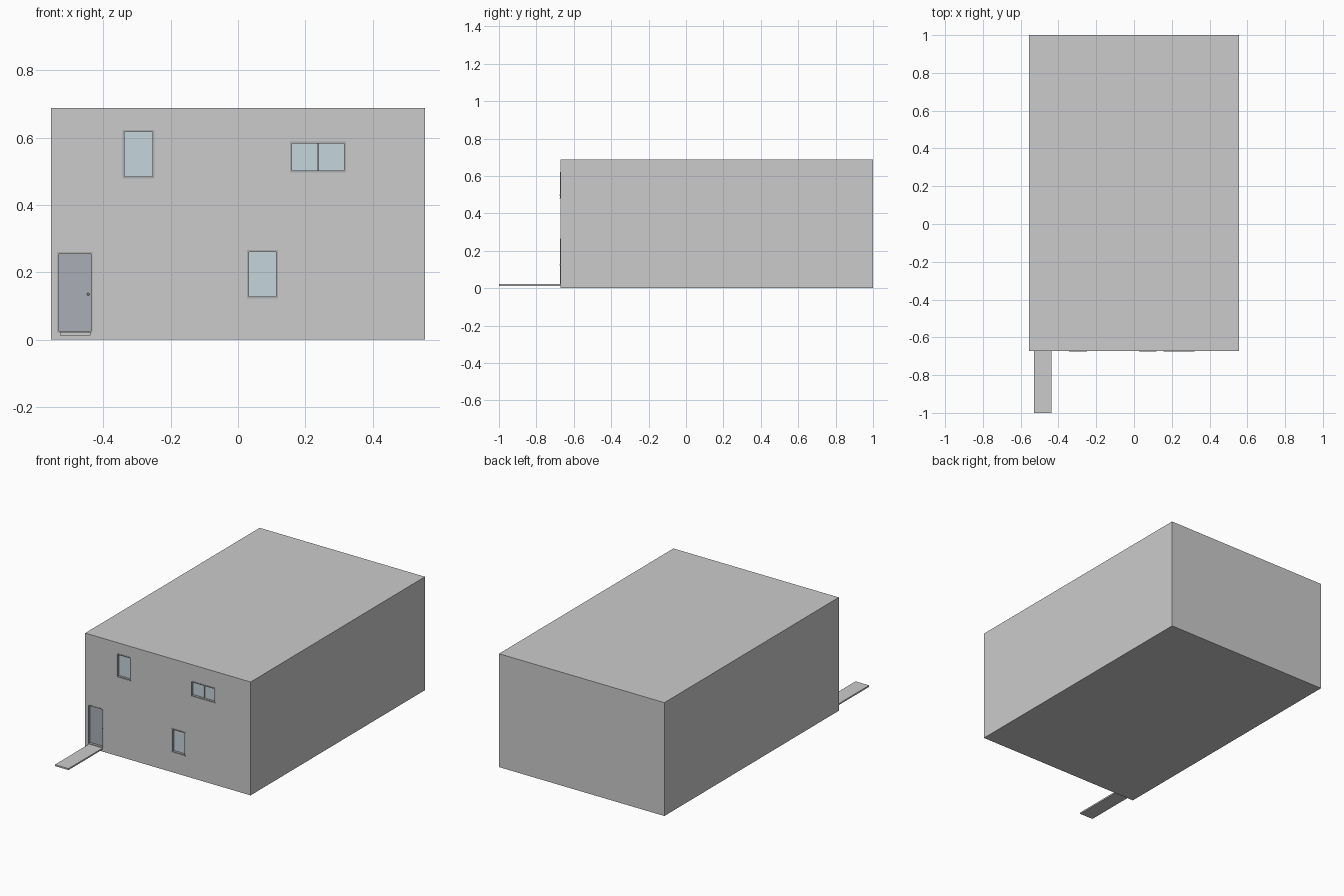
import bpy
from mathutils import Vector

if "Cube" in bpy.data.objects:
    bpy.data.objects.remove(bpy.data.objects["Cube"])

X, Y0, Y1, H = 0.555, -0.672, 1.0, 0.688   # house outline
WALL, SLAB = 0.028, 0.02                   # wall and floor thickness
MID = 0.359                                # underside of the upper floor


def material(name, r, g, b):
    m = bpy.data.materials.new(name)
    m.diffuse_color = (r, g, b, 1)
    m.use_nodes = True
    m.node_tree.nodes["Principled BSDF"].inputs["Base Color"].default_value = m.diffuse_color
    return m


GLASS = material("glass_blue", 0.56, 0.66, 0.72)
DOOR = material("door_slate", 0.40, 0.43, 0.47)
FRAME = material("frame_grey", 0.42, 0.42, 0.42)


def box(name, x0, x1, y0, y1, z0, z1, mat=None):
    bpy.ops.mesh.primitive_cube_add(size=1)
    ob = bpy.context.object
    ob.name = name
    lo, hi = Vector((x0, y0, z0)), Vector((x1, y1, z1))
    for v in ob.data.vertices:
        v.co = (lo + hi) / 2 + v.co * (hi - lo)
    if mat:
        ob.data.materials.append(mat)
    return ob


def cut(ob, cutter):
    mod = ob.modifiers.new("cut", 'BOOLEAN')
    mod.operation, mod.solver, mod.object = 'DIFFERENCE', 'EXACT', cutter
    bpy.context.view_layer.objects.active = ob
    bpy.ops.object.modifier_apply(modifier=mod.name)
    bpy.data.objects.remove(cutter, do_unlink=True)


def frame(name, x0, x1, z0, z1, t, y0, y1):
    ob = box(name, x0, x1, y0, y1, z0, z1, FRAME)
    cut(ob, box("frame_cutter", x0 + t, x1 - t, y0 - 0.1, y1 + 0.1, z0 + t, z1 - t))


# Floor and roof slabs, flush with the walls
for name, z in (("ground_slab", 0), ("upper_floor_slab", MID), ("roof_slab", H - SLAB)):
    box(name, -X, X, Y0, Y1, z, z + SLAB)

# Openings: name, x range, z range
windows = [
    ("upper_left_window", -0.343, -0.248, 0.479, 0.622),
    ("upper_right_window", 0.155, 0.321, 0.496, 0.588),
    ("lower_window", 0.026, 0.119, 0.122, 0.266),
]
door = ("front_door", -0.537, -0.432, SLAB, 0.26)

# Hollow storeys with the openings cut through the front wall
for name, z0, z1 in (("lower_walls", SLAB, MID), ("upper_walls", MID + SLAB, H - SLAB)):
    walls = box(name, -X, X, Y0, Y1, z0, z1)
    cut(walls, box("room_cutter", -X + WALL, X - WALL, Y0 + WALL, Y1 - WALL, z0 - 0.1, z1 + 0.1))
    for n, a, b, c, d in windows + [door]:
        if z0 <= c < z1:
            low = c - 0.01 if n == "front_door" else c
            cut(walls, box("opening_cutter", a, b, Y0 - 0.1, Y0 + WALL + 0.01, low, d))

# Windows: frame, recessed pane and projecting sill
for n, a, b, c, d in windows:
    frame(n + "_frame", a, b, c, d, 0.006, Y0 - 0.002, Y0 + WALL)
    box(n + "_glass", a + 0.005, b - 0.005, Y0 + 0.012, Y0 + 0.016, c + 0.005, d - 0.005, GLASS)
    box(n + "_sill", a, b, Y0 - 0.004, Y0, c, c + 0.004, FRAME)

# Centre bar of the wide sliding window
box("window_mullion", 0.236, 0.241, Y0 + 0.006, Y0 + 0.02, 0.501, 0.583, FRAME)

# Door: frame, recessed leaf and knob
n, a, b, c, d = door
frame("door_frame", a, b, c, d, 0.005, Y0 - 0.001, Y0 + WALL)
box("door_leaf", a + 0.004, b - 0.004, Y0 + 0.015, Y0 + 0.022, c + 0.004, d - 0.004, DOOR)
bpy.ops.mesh.primitive_uv_sphere_add(segments=12, ring_count=8, radius=0.004,
                                     location=(b - 0.013, Y0 + 0.011, 0.135))
knob = bpy.context.object
knob.name = "door_knob"
knob.data.materials.append(FRAME)
bpy.ops.object.shade_smooth()

# Entrance path
box("entrance_path", -0.529, -0.438, -1.0, Y0, 0.013, 0.022)
